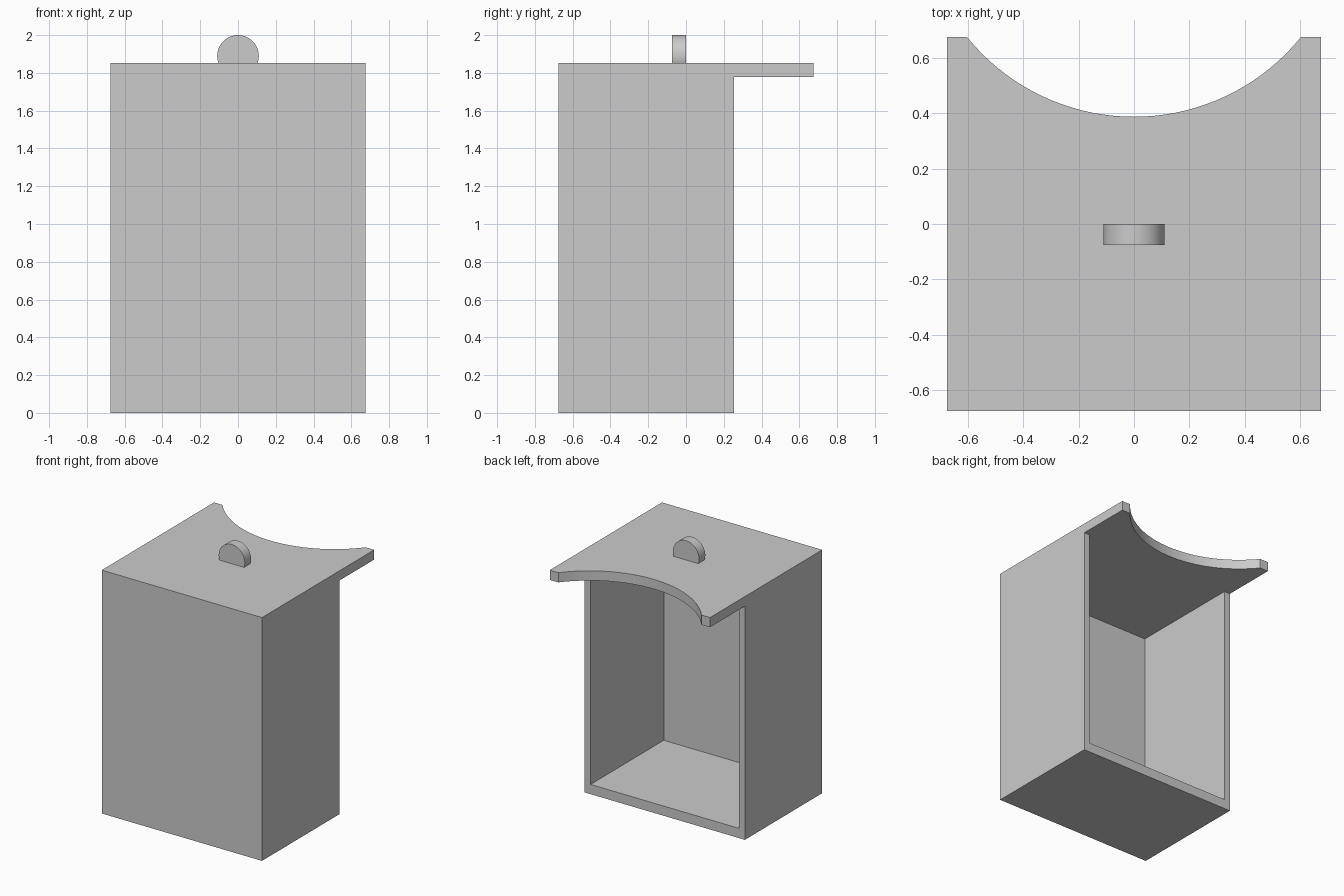
import bpy, bmesh, math
from mathutils import Vector

old = bpy.data.objects.get("Cube")
if old:
    bpy.data.objects.remove(old, do_unlink=True)

HALF = 0.675            # half of the width and of the roof depth
BACK = 0.255            # open rear edge of the housing
TOP, CEILING = 1.853, 1.779
FLOOR, WALL = 0.074, 0.05

grey = bpy.data.materials.new("plain grey")
grey.use_nodes = True
grey.diffuse_color = (0.6, 0.6, 0.6, 1)
grey.node_tree.nodes["Principled BSDF"].inputs["Base Color"].default_value = (0.6, 0.6, 0.6, 1)


def prism(name, outline, depth):
    """Extrude a flat outline of 3D points along the depth vector."""
    bm = bmesh.new()
    face = bm.faces.new([bm.verts.new(p) for p in outline])
    grown = bmesh.ops.extrude_face_region(bm, geom=[face])
    verts = [g for g in grown["geom"] if isinstance(g, bmesh.types.BMVert)]
    bmesh.ops.translate(bm, verts=verts, vec=Vector(depth))
    bmesh.ops.recalc_face_normals(bm, faces=bm.faces)
    mesh = bpy.data.meshes.new(name)
    bm.to_mesh(mesh)
    bm.free()
    mesh.materials.append(grey)
    obj = bpy.data.objects.new(name, mesh)
    bpy.context.collection.objects.link(obj)
    return obj


def activate(obj):
    bpy.ops.object.select_all(action="DESELECT")
    obj.select_set(True)
    bpy.context.view_layer.objects.active = obj


def carve(target, cutter):
    """Subtract the cutter from the target and remove the cutter."""
    cutter.hide_render = True
    mod = target.modifiers.new("cut", "BOOLEAN")
    mod.operation, mod.solver, mod.object = "DIFFERENCE", "EXACT", cutter
    activate(target)
    bpy.ops.object.modifier_apply(modifier=mod.name)
    bpy.data.objects.remove(cutter, do_unlink=True)


# Housing with overhanging roof: side profile extruded across the width
side = [(-HALF, 0), (BACK, 0), (BACK, CEILING), (HALF, CEILING), (HALF, TOP), (-HALF, TOP)]
housing = prism("housing", [(-HALF, y, z) for y, z in side], (2 * HALF, 0, 0))

# Hollow interior, open to the rear
inner = HALF - WALL
room = [(-inner, -inner), (inner, -inner), (inner, BACK + 0.1), (-inner, BACK + 0.1)]
carve(housing, prism("cavity_cutter", [(x, y, FLOOR) for x, y in room], (0, 0, CEILING - FLOOR)))

# Round bite out of the rear roof edge
R, CY, N = 0.775, 1.162, 128
circle = [(R * math.cos(math.tau * i / N), CY + R * math.sin(math.tau * i / N)) for i in range(N)]
carve(housing, prism("arc_cutter", [(x, y, CEILING - 0.1) for x, y in circle], (0, 0, 0.3)))

# Disc-shaped grip, with its lower part hidden in the roof
r, cz, n = 0.11, 1.89, 64
start = -math.asin((cz - TOP) / r)
sweep = math.pi - 2 * start
arc = [start + sweep * i / n for i in range(n + 1)]
grip = prism("roof_grip", [(r * math.cos(a), 0, cz + r * math.sin(a)) for a in arc], (0, -0.075, 0))

# Smooth the curved faces, keep the edges sharp
for obj in (housing, grip):
    activate(obj)
    bpy.ops.object.shade_smooth_by_angle(angle=math.radians(30))
